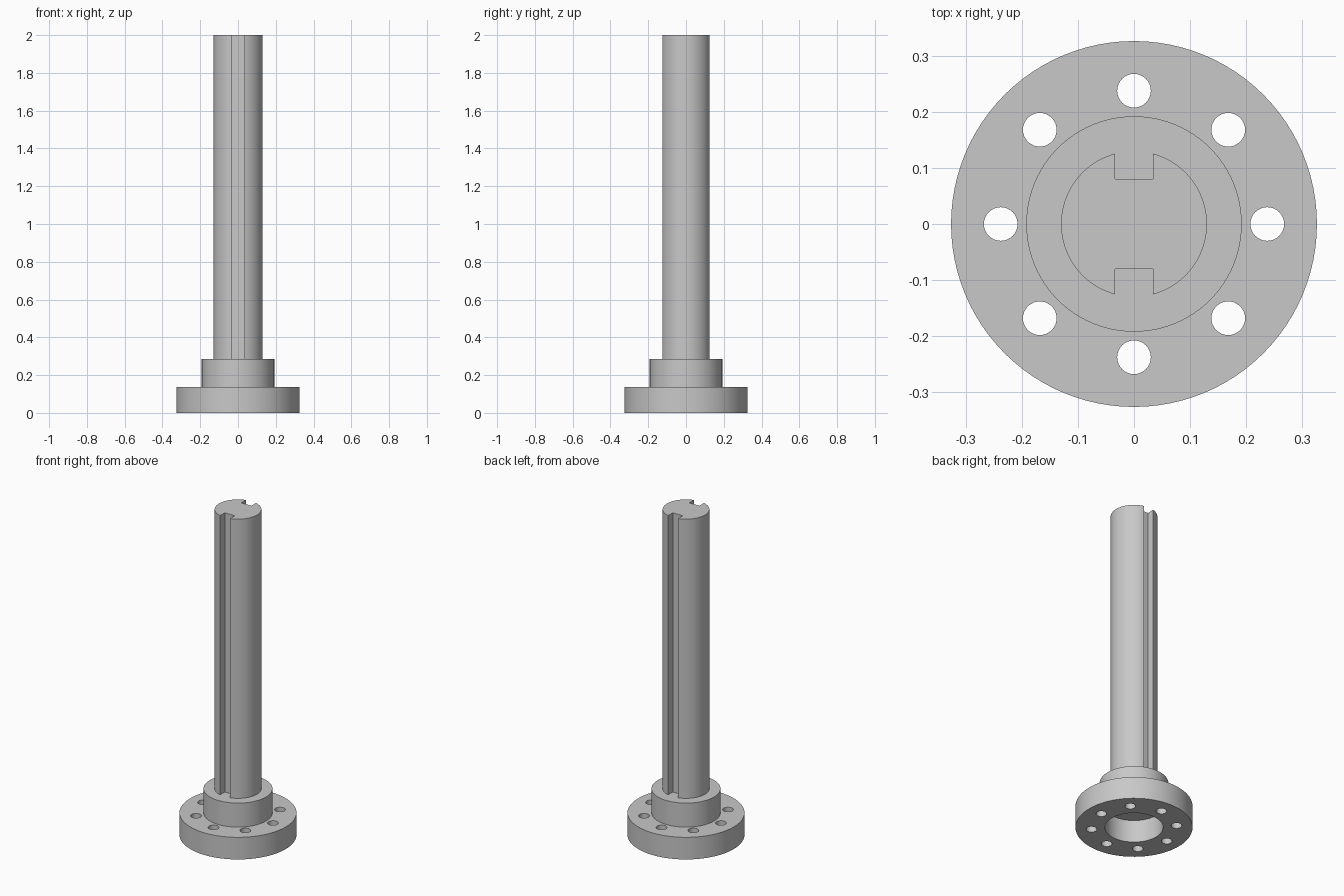
import bpy, bmesh, math
from math import sin, cos, pi

if "Cube" in bpy.data.objects:
    bpy.data.objects.remove(bpy.data.objects["Cube"], do_unlink=True)

# Main dimensions
FLANGE_R, FLANGE_H = 0.326, 0.136
HUB_R, HUB_TOP = 0.192, 0.284
BORE_R, BORE_DEPTH = 0.162, 0.138
SHAFT_R, TOP = 0.13, 2.0
KEY_HALF, KEY_FLOOR = 0.034, 0.08
HOLE_R, HOLE_RING, HOLES = 0.03, 0.2375, 8
SEGMENTS = 96

steel = bpy.data.materials.new("grey steel")
steel.use_nodes = True
GREY = (0.58, 0.58, 0.58, 1)
steel.diffuse_color = GREY
steel.node_tree.nodes["Principled BSDF"].inputs["Base Color"].default_value = GREY


def make_object(name, bm):
    bmesh.ops.recalc_face_normals(bm, faces=bm.faces)
    mesh = bpy.data.meshes.new(name)
    bm.to_mesh(mesh)
    bm.free()
    mesh.materials.append(steel)
    obj = bpy.data.objects.new(name, mesh)
    bpy.context.collection.objects.link(obj)
    return obj


def activate(obj):
    bpy.ops.object.select_all(action='DESELECT')
    obj.select_set(True)
    bpy.context.view_layer.objects.active = obj


def smooth(obj):
    activate(obj)
    bpy.ops.object.shade_smooth_by_angle(angle=math.radians(30))


def add_disc(bm, x, y, z, radius, sides):
    ring = [bm.verts.new((x + radius * cos(2 * pi * i / sides),
                          y + radius * sin(2 * pi * i / sides), z))
            for i in range(sides)]
    return bm.faces.new(ring)


def extrude_up(bm, face, height):
    new = bmesh.ops.extrude_face_region(bm, geom=[face], use_keep_orig=True)["geom"]
    verts = [v for v in new if isinstance(v, bmesh.types.BMVert)]
    bmesh.ops.translate(bm, verts=verts, vec=(0, 0, height))


# Stepped flange with hub and blind bore underneath
profile = [(BORE_R, BORE_DEPTH), (BORE_R, 0), (FLANGE_R, 0),
           (FLANGE_R, FLANGE_H), (HUB_R, FLANGE_H), (HUB_R, HUB_TOP)]
bm = bmesh.new()
rings = [[bm.verts.new((r * cos(2 * pi * i / SEGMENTS),
                        r * sin(2 * pi * i / SEGMENTS), z))
          for i in range(SEGMENTS)] for r, z in profile]
for low, high in zip(rings, rings[1:]):
    for i in range(SEGMENTS):
        j = (i + 1) % SEGMENTS
        bm.faces.new((low[i], low[j], high[j], high[i]))
bm.faces.new(rings[0])
bm.faces.new(rings[-1])
flange = make_object("flange_hub", bm)

# Ring of bolt holes
bm = bmesh.new()
for k in range(HOLES):
    a = 2 * pi * k / HOLES
    disc = add_disc(bm, HOLE_RING * cos(a), HOLE_RING * sin(a), -0.1, HOLE_R, 32)
    extrude_up(bm, disc, FLANGE_H + 0.2)
cutter = make_object("bolt_hole_cutter", bm)
cutter.hide_render = True
mod = flange.modifiers.new("bolt_holes", 'BOOLEAN')
mod.operation = 'DIFFERENCE'
mod.solver = 'EXACT'
mod.object = cutter
activate(flange)
bpy.ops.object.modifier_apply(modifier=mod.name)
bpy.data.objects.remove(cutter, do_unlink=True)
smooth(flange)

# Shaft with two opposite keyways, extruded from its cross-section
edge = math.asin(KEY_HALF / SHAFT_R)
start, end = -pi / 2 + edge, pi / 2 - edge
steps = 40
half = [(KEY_HALF, -KEY_FLOOR)]
for i in range(steps + 1):
    a = start + (end - start) * i / steps
    half.append((SHAFT_R * cos(a), SHAFT_R * sin(a)))
half.append((KEY_HALF, KEY_FLOOR))
outline = half + [(-x, -y) for x, y in half]
bm = bmesh.new()
section = bm.faces.new([bm.verts.new((x, y, HUB_TOP)) for x, y in outline])
extrude_up(bm, section, TOP - HUB_TOP)
shaft = make_object("keyed_shaft", bm)
smooth(shaft)
